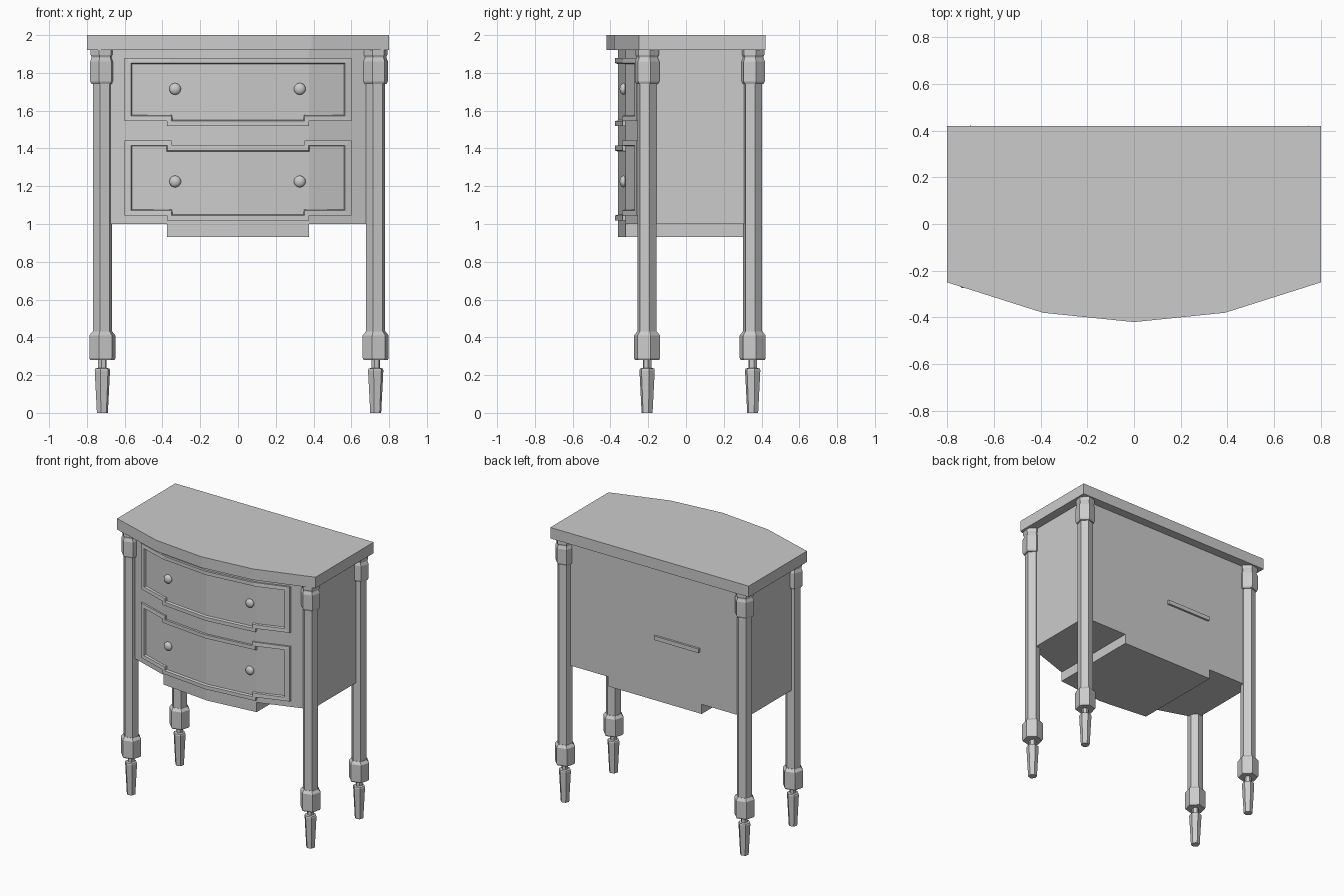
import bpy, bmesh, math
from mathutils import Matrix

if "Cube" in bpy.data.objects:
    bpy.data.objects.remove(bpy.data.objects["Cube"])


def make(name, verts, faces):
    me = bpy.data.meshes.new(name)
    me.from_pydata(verts, [], faces)
    bm = bmesh.new()
    bm.from_mesh(me)
    bmesh.ops.recalc_face_normals(bm, faces=bm.faces)
    bm.to_mesh(me)
    bm.free()
    ob = bpy.data.objects.new(name, me)
    bpy.context.collection.objects.link(ob)
    return ob


def prism(name, outline, z0, z1):
    n = len(outline)
    verts = [(x, y, z) for z in (z0, z1) for x, y in outline]
    faces = [list(range(n)), list(range(n, 2 * n))]
    faces += [(i, (i + 1) % n, n + (i + 1) % n, n + i) for i in range(n)]
    return make(name, verts, faces)


def front_y(x):
    # bowed front of the cabinet, in straight facets
    x = abs(x)
    if x < 0.375:
        return -0.36 + 0.04 * x / 0.375
    return -0.32 + (x - 0.375) * 0.333


def bowed(w, back):
    xs = [x for x in (-w, -0.375, 0, 0.375, w)]
    xs = sorted(set(xs))
    return [(x, front_y(x)) for x in xs] + [(w, back), (-w, back)]


# Top slab with bowed front
prism("table_top", [(-0.8, 0.42), (-0.8, -0.25), (-0.39, -0.38), (0, -0.42),
                    (0.39, -0.38), (0.8, -0.25), (0.8, 0.42)], 1.92, 2.0)

# Cabinet and the lower apron running under it
prism("cabinet_body", bowed(0.735, 0.355), 1.0, 1.92)
prism("lower_apron", bowed(0.375, 0.355), 0.93, 1.0)

# Small rail on the back panel
prism("back_rail", [(-0.36, 0.34), (0.0, 0.34), (0.0, 0.37), (-0.36, 0.37)], 1.375, 1.405)


def drawer_loop(top, top_mid, bottom, inset, depth):
    # stepped drawer outline, wrapped onto the bowed front
    w = 0.6 - inset
    st, sb = 0.35 + inset * 0.7, 0.375 - inset * 0.7
    t, tm = top - inset * 0.8, top_mid - inset * 0.8
    b, bm_ = bottom + inset * 0.8, bottom - 0.027 + inset * 0.8
    half = [(0, tm), (st, tm), (st + 0.001, t), (w, t),
            (w, b), (sb + 0.001, b), (sb, bm_), (0, bm_)]
    pts = half + [(-x, z) for x, z in half[-2:0:-1]]
    return [(x, front_y(x) - depth, z) for x, z in pts]


def drawer_frame(name, top, top_mid, bottom):
    loops = [drawer_loop(top, top_mid, bottom, i, d)
             for i, d in ((0, -0.01), (0, 0.016), (0.033, 0.016), (0.043, -0.01))]
    n = len(loops[0])
    verts = [v for lp in loops for v in lp]
    faces = [(k * n + i, k * n + (i + 1) % n,
              (k + 1) % 4 * n + (i + 1) % n, (k + 1) % 4 * n + i)
             for k in range(4) for i in range(n)]
    make(name, verts, faces)


# Raised drawer mouldings
drawer_frame("upper_drawer_frame", 1.878, 1.878, 1.545)
drawer_frame("lower_drawer_frame", 1.443, 1.415, 1.045)

# Drawer knobs
for label, z in (("upper", 1.715), ("lower", 1.225)):
    for side, x in (("left", -0.333), ("right", 0.327)):
        bm = bmesh.new()
        bmesh.ops.create_uvsphere(bm, u_segments=16, v_segments=10, radius=0.031)
        bmesh.ops.transform(bm, verts=bm.verts, matrix=Matrix.Translation(
            (x, front_y(x) - 0.006, z)) @ Matrix.Diagonal((1, 0.65, 1, 1)))
        for f in bm.faces:
            f.smooth = True
        name = f"{label}_{side}_knob"
        me = bpy.data.meshes.new(name)
        bm.to_mesh(me)
        bm.free()
        bpy.context.collection.objects.link(bpy.data.objects.new(name, me))

# Six-sided turned legs: (radius, height)
LEG = [(0.030, 0), (0.042, 0.225), (0.039, 0.235), (0.023, 0.238), (0.023, 0.28),
       (0.066, 0.28), (0.071, 0.29), (0.071, 0.41), (0.055, 0.43), (0.052, 0.43),
       (0.052, 1.74), (0.060, 1.742), (0.067, 1.755), (0.067, 1.86), (0.059, 1.88),
       (0.059, 1.885), (0.064, 1.895), (0.064, 1.92)]


def leg(name, cx, cy):
    n = 6
    ang = [math.radians(15 + 60 * i) for i in range(n)]
    verts = [(cx + r * math.cos(a), cy + r * math.sin(a), z) for r, z in LEG for a in ang]
    faces = [(k * n + i, k * n + (i + 1) % n, (k + 1) * n + (i + 1) % n, (k + 1) * n + i)
             for k in range(len(LEG) - 1) for i in range(n)]
    faces += [list(range(n)), list(range(len(verts) - n, len(verts)))]
    make(name, verts, faces)


for side, x in (("left", -0.718), ("right", 0.729)):
    leg(f"front_{side}_leg", x, -0.206)
    leg(f"back_{side}_leg", x, 0.353)
